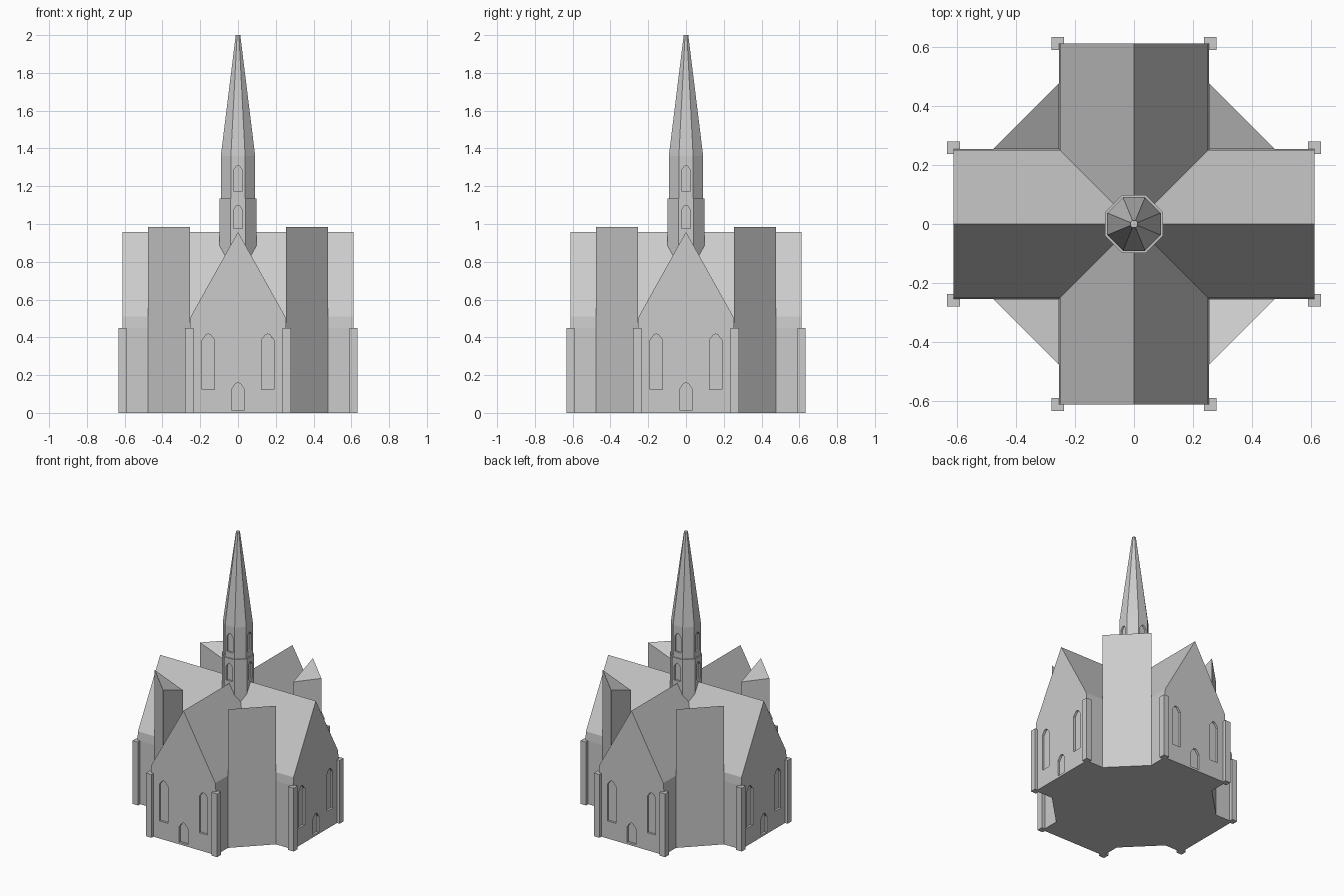
import bpy, bmesh, math
from mathutils import Matrix, Vector

if "Cube" in bpy.data.objects:
    bpy.data.objects.remove(bpy.data.objects["Cube"])

stone = bpy.data.materials.new("grey_stone")
stone.diffuse_color = (0.6, 0.6, 0.6, 1)
stone.use_nodes = True
stone.node_tree.nodes["Principled BSDF"].inputs["Base Color"].default_value = stone.diffuse_color


def finish(bm, name):
    bmesh.ops.recalc_face_normals(bm, faces=bm.faces)
    me = bpy.data.meshes.new(name)
    bm.to_mesh(me)
    bm.free()
    me.materials.append(stone)
    ob = bpy.data.objects.new(name, me)
    bpy.context.collection.objects.link(ob)
    return ob


def extrude_profile(bm, pts, y0, y1, turn=0):
    """Extrude an (x, z) outline from y0 to y1, then turn it about z."""
    rot = Matrix.Rotation(turn, 3, 'Z')
    a = [bm.verts.new(rot @ Vector((x, y0, z))) for x, z in pts]
    b = [bm.verts.new(rot @ Vector((x, y1, z))) for x, z in pts]
    bm.faces.new(a)
    bm.faces.new(b[::-1])
    for i in range(len(pts)):
        j = (i + 1) % len(pts)
        bm.faces.new((a[i], b[i], b[j], a[j]))


def lancet(x, half, bottom, shoulder, peak):
    return [(x - half, bottom), (x + half, bottom), (x + half, shoulder),
            (x + half * 0.4, peak - 0.006), (x, peak),
            (x - half * 0.4, peak - 0.006), (x - half, shoulder)]


def boolean(ob, other, op):
    m = ob.modifiers.new(op.lower(), 'BOOLEAN')
    m.object, m.operation, m.solver = other, op, 'EXACT'
    bpy.context.view_layer.objects.active = ob
    bpy.ops.object.modifier_apply(modifier=m.name)
    bpy.data.objects.remove(other)


QUARTERS = [i * math.pi / 2 for i in range(4)]
W, L, RIDGE = 0.255, 0.612, 0.958

# Cross-shaped nave with steep gabled roofs
gable = [(-W, 0), (W, 0), (W, 0.45), (0.25, 0.51), (0, RIDGE), (-0.25, 0.51), (-W, 0.45)]
arms = []
for turn in QUARTERS[:2]:
    bm = bmesh.new()
    extrude_profile(bm, gable, -L, L, turn)
    arms.append(finish(bm, "nave"))
nave = arms[0]
boolean(nave, arms[1], 'UNION')

# Recessed windows and doors on every gable
bm = bmesh.new()
for turn in QUARTERS:
    for x in (-0.157, 0.157):
        extrude_profile(bm, lancet(x, 0.033, 0.125, 0.385, 0.418), -L - 0.05, -L + 0.015, turn)
    extrude_profile(bm, lancet(0, 0.034, 0.015, 0.125, 0.16), -L - 0.05, -L + 0.015, turn)
boolean(nave, finish(bm, "gable_cutter"), 'DIFFERENCE')

# Tall corner chapels with tops sloping towards the tower
bm = bmesh.new()
for turn in QUARTERS:
    rot = Matrix.Rotation(turn, 3, 'Z')
    plan = [(W, W, 0.90), (0.477, W, 0.985), (W, 0.477, 0.985)]
    low = [bm.verts.new(rot @ Vector((x, y, 0))) for x, y, z in plan]
    top = [bm.verts.new(rot @ Vector(p)) for p in plan]
    bm.faces.new(low[::-1])
    bm.faces.new(top)
    for i in range(3):
        j = (i + 1) % 3
        bm.faces.new((low[i], low[j], top[j], top[i]))
finish(bm, "corner_chapels")

# Square buttresses at the gable corners
bm = bmesh.new()
for turn in QUARTERS:
    for x in (-0.258, 0.258):
        mat = Matrix.Rotation(turn, 4, 'Z') @ Matrix.Translation((x, -0.612, 0.225)) \
            @ Matrix.Diagonal((0.043, 0.043, 0.45, 1))
        bmesh.ops.create_cube(bm, size=1, matrix=mat)
finish(bm, "buttresses")

# Octagonal tower and spire, lofted through rings of (flat radius, height)
bm = bmesh.new()
rings = []
for r, z in [(0.098, 0.6), (0.098, 1.135), (0.091, 1.135), (0.091, 1.36), (0.012, 2.0)]:
    R = r / math.cos(math.pi / 8)
    rings.append([bm.verts.new((R * math.cos((i + 0.5) * math.pi / 4),
                                R * math.sin((i + 0.5) * math.pi / 4), z)) for i in range(8)])
bm.faces.new(rings[0][::-1])
bm.faces.new(rings[-1])
for a, b in zip(rings, rings[1:]):
    for i in range(8):
        j = (i + 1) % 8
        bm.faces.new((a[i], a[j], b[j], b[i]))
tower = finish(bm, "tower_and_spire")

# Recessed belfry windows on the four main tower faces
bm = bmesh.new()
for turn in QUARTERS:
    extrude_profile(bm, lancet(0, 0.024, 0.975, 1.075, 1.1), -0.15, -0.085, turn)
    extrude_profile(bm, lancet(0, 0.024, 1.175, 1.285, 1.31), -0.15, -0.078, turn)
boolean(tower, finish(bm, "belfry_cutter"), 'DIFFERENCE')
